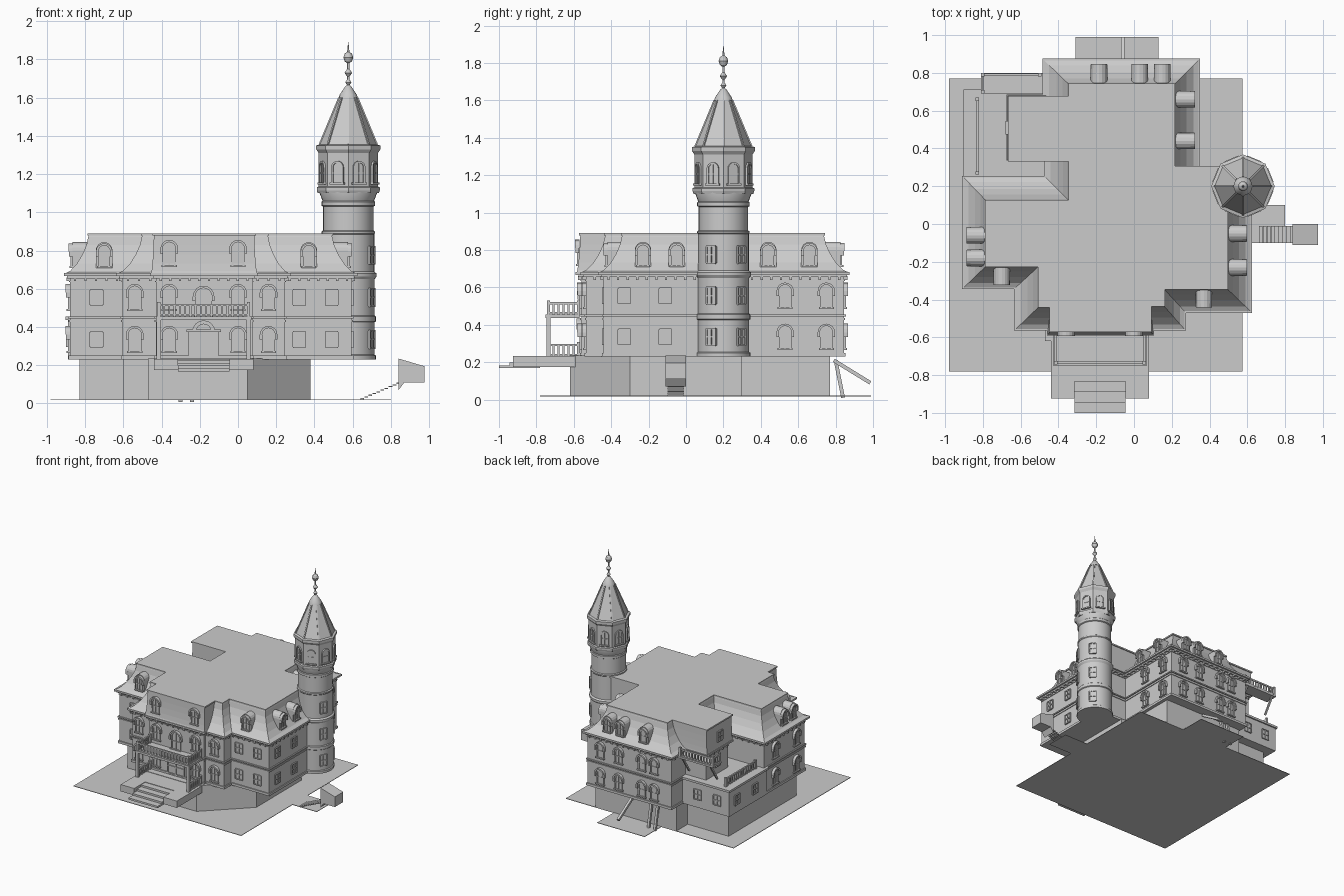
import bpy, bmesh, math
from mathutils import Matrix, Vector

if "Cube" in bpy.data.objects:
    bpy.data.objects.remove(bpy.data.objects["Cube"])

stone = bpy.data.materials.new("plain_grey")
stone.use_nodes = True
stone.diffuse_color = (0.6, 0.6, 0.6, 1)
stone.node_tree.nodes["Principled BSDF"].inputs["Base Color"].default_value = (0.6, 0.6, 0.6, 1)
FRONT, RIGHT, BACK, LEFT = 0, 90, 180, -90


def finish(name, bm, smooth=False):
    bmesh.ops.recalc_face_normals(bm, faces=bm.faces)
    mesh = bpy.data.meshes.new(name)
    bm.to_mesh(mesh)
    bm.free()
    mesh.materials.append(stone)
    ob = bpy.data.objects.new(name, mesh)
    bpy.context.scene.collection.objects.link(ob)
    if smooth:
        bpy.ops.object.select_all(action='DESELECT')
        ob.select_set(True)
        bpy.context.view_layer.objects.active = ob
        bpy.ops.object.shade_smooth_by_angle(angle=math.radians(30))


def loft(bm, rings):
    loops = [[bm.verts.new(p) for p in ring] for ring in rings]
    for a, b in zip(loops, loops[1:]):
        for i in range(len(a)):
            j = (i + 1) % len(a)
            bm.faces.new((a[i], a[j], b[j], b[i]))
    bm.faces.new(loops[0])
    bm.faces.new(loops[-1])


def prism(bm, pts, z0, z1):
    loft(bm, [[(x, y, z) for x, y in pts] for z in (z0, z1)])


def box(bm, x0, x1, y0, y1, z0, z1, M=Matrix()):
    loft(bm, [[M @ Vector(p) for p in ((x0, y0, z), (x1, y0, z), (x1, y1, z), (x0, y1, z))] for z in (z0, z1)])


def bar(bm, p, q, t):
    p, q = Vector(p), Vector(q)
    M = Matrix.Translation(p) @ (q - p).to_track_quat('Z', 'Y').to_matrix().to_4x4()
    box(bm, -t, t, -t, t, 0, (q - p).length, M)


def lathe(bm, profile, sides, cx, cy):
    turn = [2 * math.pi * i / sides for i in range(sides)]
    loft(bm, [[(cx + r * math.cos(a), cy + r * math.sin(a), z) for a in turn] for r, z in profile])


def offset(poly, d):
    out = []
    for i, p in enumerate(poly):
        p, a, b = Vector(p), Vector(poly[i - 1]), Vector(poly[(i + 1) % len(poly)])
        u, v = (p - a).normalized(), (b - p).normalized()
        n, m = Vector((-u.y, u.x)), Vector((-v.y, v.x))
        out.append(tuple(p + (n + m) * d / (1 + n.dot(m))))
    return out


def wall_frame(x, y, z, angle):
    return Matrix.Translation((x, y, z)) @ Matrix.Rotation(math.radians(angle), 4, 'Z')


def arch(r, h, steps=8):
    curve = [math.pi * i / steps for i in range(steps + 1)]
    return [(-r, 0)] + [(-r * math.cos(a), h + r * math.sin(a)) for a in curve] + [(r, 0)]


def slab(bm, M, pts, y0, y1):
    loft(bm, [[M @ Vector((x, y, z)) for x, z in pts] for y in (y0, y1)])


def arch_ring(bm, M, outer, inner, y0, y1):
    for i in range(len(outer) - 1):
        slab(bm, M, [outer[i], outer[i + 1], inner[i + 1], inner[i]], y0, y1)


def arched_window(bm, x, y, z, angle, r=0.03, h=0.085, hood=True):
    M = wall_frame(x, y, z, angle)
    slab(bm, M, arch(r, h), -0.003, 0.002)
    arch_ring(bm, M, arch(r + 0.004, h), arch(r - 0.006, h), -0.01, 0.002)
    box(bm, -0.003, 0.003, -0.008, 0, 0, h + r, M)
    box(bm, -r, r, -0.008, 0, h * 0.6, h * 0.6 + 0.006, M)
    box(bm, -r - 0.01, r + 0.01, -0.016, 0, -0.01, 0, M)
    if hood:
        arch_ring(bm, M, arch(r + 0.016, h)[1:-1], arch(r + 0.004, h)[1:-1], -0.022, 0.002)
        for s in (-1, 1):
            box(bm, s * (r + 0.01) - 0.007, s * (r + 0.01) + 0.007, -0.02, 0, h - 0.025, h, M)


def square_window(bm, x, y, z, angle, w=0.032, h=0.08):
    M = wall_frame(x, y, z, angle)
    box(bm, -w, w, -0.003, 0.002, 0, h, M)
    for s in (-w, 0, w):
        box(bm, s - 0.004, s + 0.004, -0.01, 0.002, 0, h, M)
    for s in (0, h / 2, h):
        box(bm, -w, w, -0.01, 0.002, s - 0.004, s + 0.004, M)


def railing(bm, p, q, z, height=0.06):
    p, q = Vector((*p, z)), Vector((*q, z))
    top = Vector((0, 0, height))
    bar(bm, p + top, q + top, 0.006)
    bar(bm, p + top * 0.15, q + top * 0.15, 0.004)
    count = max(2, round((q - p).length / 0.028))
    for i in range(count + 1):
        s = p.lerp(q, i / count)
        bar(bm, s, s + top * (1.25 if i in (0, count) else 1), 0.009 if i in (0, count) else 0.005)


# Matching outlines of the eaves and the flat roof
eaves = [(-.48, .87), (.345, .87), (.345, .3), (.5, .3), (.5, .2), (.62, .2), (.62, -.465), (.27, -.465),
         (.27, -.56), (.1, -.56), (.1, -.585), (-.455, -.585), (-.455, -.56), (-.63, -.56), (-.63, -.34),
         (-.905, -.34), (-.905, .25), (-.47, .25), (-.47, .34), (-.67, .34), (-.67, .68), (-.48, .68)]
roof = [(-.34, .735), (.21, .735), (.21, .3), (.49, .3), (.49, .21), (.49, .2), (.49, -.34), (.155, -.34),
        (.155, -.43), (.085, -.43), (.085, -.565), (-.44, -.565), (-.44, -.435), (-.5, -.435), (-.5, -.22),
        (-.78, -.22), (-.78, .12), (-.34, .12), (-.34, .34), (-.66, .34), (-.66, .67), (-.34, .67)]
walls = offset(eaves, -0.025)

# Ground sheet and basement
bm = bmesh.new()
prism(bm, [(-.98, -.78), (.575, -.78), (.575, -.1), (.8, -.1), (.8, .1), (.575, .1), (.575, .77),
           (.13, .77), (.13, .99), (-.31, .99), (-.31, .77), (-.98, .77)], 0.017, 0.021)
finish("ground_sheet", bm)
bm = bmesh.new()
prism(bm, [(.05, -.62), (.38, -.3), (.38, .3), (.3, .3), (.3, .77), (-.45, .77), (-.45, .62), (-.83, .62),
           (-.83, -.28), (-.6, -.28), (-.6, -.5), (-.47, -.5), (-.47, -.62)], 0.02, 0.235)
finish("basement", bm)

# Main walls, belt courses and cornice
bm = bmesh.new()
prism(bm, walls, 0.23, 0.67)
finish("main_walls", bm)
bm = bmesh.new()
for z0, z1, d in ((.23, .25, .008), (.425, .437, .006), (.445, .455, .01), (.635, .642, .005), (.655, .667, .015), (.667, .682, .03)):
    prism(bm, offset(walls, d), z0, z1)
finish("wall_mouldings", bm)
bm = bmesh.new()
for i, p in enumerate(walls):
    p, q = Vector(p), Vector(walls[(i + 1) % len(walls)])
    angle = math.degrees(math.atan2(q.y - p.y, q.x - p.x)) + 180
    count = int((q - p).length / 0.05)
    for k in range(count):
        s = p.lerp(q, (k + 0.5) / count)
        box(bm, -0.006, 0.006, -0.018, 0, 0.64, 0.66, wall_frame(s.x, s.y, 0, angle))
finish("cornice_brackets", bm)

# Flared mansard roof
bm = bmesh.new()
rings = []
for t, h in ((0, 0), (.22, .07), (.5, .26), (.73, .5), (.9, .75), (.97, .95), (1, 1)):
    rings.append([(*Vector(e).lerp(Vector(r), t), 0.68 + 0.2 * h) for e, r in zip(eaves, roof)])
loft(bm, rings)
prism(bm, offset(roof[:4] + roof[6:], 0.008), 0.878, 0.89)
finish("mansard_roof", bm)

# Windows on both floors
bm = bmesh.new()
for z in (0.275, 0.495):
    for x, y in ((-.36, -.56), (0, -.56), (.16, -.535), (-.54, -.535)):
        arched_window(bm, x, y, z, FRONT)
    for y in (.53, .75):
        arched_window(bm, .32, y, z, RIGHT)
    for x in (-.3, -.185, .03, .2):
        arched_window(bm, x, .845, z, BACK)
    for x, y in ((-.74, -.315), (.32, -.44), (.49, -.44)):
        square_window(bm, x, y, z + 0.02, FRONT)
    for y in (-.33, -.11):
        square_window(bm, .595, y, z + 0.02, RIGHT)
    for y in (-.2, .08):
        arched_window(bm, -.88, y, z, LEFT)
for x in (-.36, 0):
    arched_window(bm, x, -.572, 0.725, FRONT)
square_window(bm, -.67, .51, 0.74, LEFT)
square_window(bm, -.645, .51, 0.52, LEFT)
for y in (.36, .6):
    square_window(bm, -.89, y, 0.3, LEFT)
for x in (-.78, -.6):
    square_window(bm, x, .7, 0.3, BACK)
finish("windows", bm)

# Round-topped dormers
bm = bmesh.new()
for x, y, a in ((-.7, -.3, FRONT), (.37, -.42, FRONT), (.575, -.05, RIGHT), (.575, -.23, RIGHT), (.3, .66, RIGHT), (.3, .44, RIGHT),
                (-.185, .825, BACK), (.03, .825, BACK), (.15, .825, BACK), (-.865, -.06, LEFT), (-.865, -.18, LEFT)):
    slab(bm, wall_frame(x, y, 0.7, a), arch(0.044, 0.1), 0, 0.09)
    arched_window(bm, x, y, 0.72, a, 0.027, 0.075)
finish("dormers", bm)

# Entrance doors
bm = bmesh.new()
square_window(bm, -.18, -.56, 0.24, FRONT, 0.075, 0.135)
arch_ring(bm, wall_frame(-.18, -.56, 0.375, FRONT), arch(0.06, 0), arch(0.04, 0), -0.025, 0)
box(bm, -.27, -.09, -.58, -.56, 0.375, 0.387)
arched_window(bm, -.18, -.56, 0.46, FRONT, 0.04, 0.1)
finish("entrance_doors", bm)

# Porch, front steps and balcony
bm = bmesh.new()
box(bm, -.44, .08, -.78, -.57, 0.175, 0.232)
for x0, x1 in ((-.44, -.315), (-.045, .08)):
    box(bm, x0, x1, -.925, -.78, 0.175, 0.232)
for i in range(4):
    box(bm, -.315, -.045, -1 + i * 0.055, -.78, 0.168 + i * 0.015, 0.183 + i * 0.015)
box(bm, -.43, .07, -.75, -.57, 0.437, 0.455)
finish("porch_and_steps", bm)
bm = bmesh.new()
for x in (-.415, .055):
    bar(bm, (x, -.735, .23), (x, -.735, .44), 0.011)
    for z in (0.232, 0.455):
        railing(bm, (x, -.735), (x, -.575), z)
railing(bm, (-.415, -.735), (.055, -.735), 0.455)
finish("porch_railings", bm)

# Low rear wing with terrace and outside landing
bm = bmesh.new()
rear = [(-.89, .2), (-.89, .7), (-.46, .7), (-.46, .2)]
prism(bm, rear, 0.23, 0.44)
prism(bm, offset(rear, 0.012), 0.437, 0.455)
finish("rear_wing", bm)
bm = bmesh.new()
railing(bm, (-.83, .27), (-.83, .66), 0.455)
box(bm, -.81, -.48, .69, .8, 0.655, 0.67)
railing(bm, (-.8, .79), (-.5, .79), 0.67)
railing(bm, (-.8, .7), (-.8, .79), 0.67)
for x in (-.78, -.52):
    bar(bm, (x, .79, .66), (x, .7, .52), 0.007)
finish("terrace_and_landing", bm)

# Round tower with eight-sided lantern
TX, TY = 0.577, 0.2
bm = bmesh.new()
lathe(bm, [(.145, .23), (.145, .25), (.138, .255), (.138, .425), (.144, .43), (.144, .455), (.138, .46), (.138, .65), (.148, .665),
           (.148, .68), (.136, .69), (.136, .885), (.14, .89), (.14, .9), (.132, .905), (.132, 1.03), (.14, 1.035), (.14, 1.055),
           (.135, 1.06), (.15, 1.1), (.15, 1.12)], 32, TX, TY)
finish("tower_shaft", bm, True)
bm = bmesh.new()
lathe(bm, [(.16, 1.1), (.165, 1.115), (.165, 1.13), (.155, 1.135), (.155, 1.31), (.168, 1.33), (.168, 1.35), (.15, 1.355),
           (.048, 1.6)], 8, TX, TY)
for i in range(8):
    a = math.radians(45 * i)
    c, s = math.cos(a), math.sin(a)
    bar(bm, (TX + c * .15, TY + s * .15, 1.355), (TX + c * .048, TY + s * .048, 1.6), 0.005)
    b = a + math.pi / 8
    arched_window(bm, TX + math.cos(b) * .143, TY + math.sin(b) * .143, 1.155, math.degrees(b) + 90, 0.03, 0.08, False)
finish("tower_lantern", bm)
bm = bmesh.new()
for deg in (-28, 43):
    a = math.radians(deg)
    for z in (0.29, 0.51, 0.73):
        square_window(bm, TX + math.cos(a) * .136, TY + math.sin(a) * .136, z, deg + 90, 0.027, 0.09)
finish("tower_windows", bm)
bm = bmesh.new()
lathe(bm, [(.05, 1.6), (.045, 1.615), (.015, 1.66), (.006, 1.665), (.016, 1.68), (.006, 1.695), (.006, 1.71), (.02, 1.73),
           (.006, 1.75), (.006, 1.78), (.019, 1.79), (.026, 1.81), (.019, 1.83), (.006, 1.84), (.001, 1.89)], 16, TX, TY)
finish("tower_finial", bm, True)

# Detached side steps and rear cellar hatch
bm = bmesh.new()
for i in range(10):
    box(bm, .64 + i * .021, .66 + i * .021, -.1, -.01, 0.022 + i * .009, 0.028 + i * .009)
slab(bm, wall_frame(.84, -.055, 0, FRONT), [(0, .07), (0, .235), (.135, .195), (.135, .11), (.03, .11)], -0.055, 0.055)
finish("side_steps", bm)
bm = bmesh.new()
for x in (-.3, -.24):
    bar(bm, (x, .8, .21), (x, .84, .01), 0.01)
bar(bm, (-.06, .79, .21), (-.06, .985, .09), 0.01)
finish("cellar_hatch", bm)
